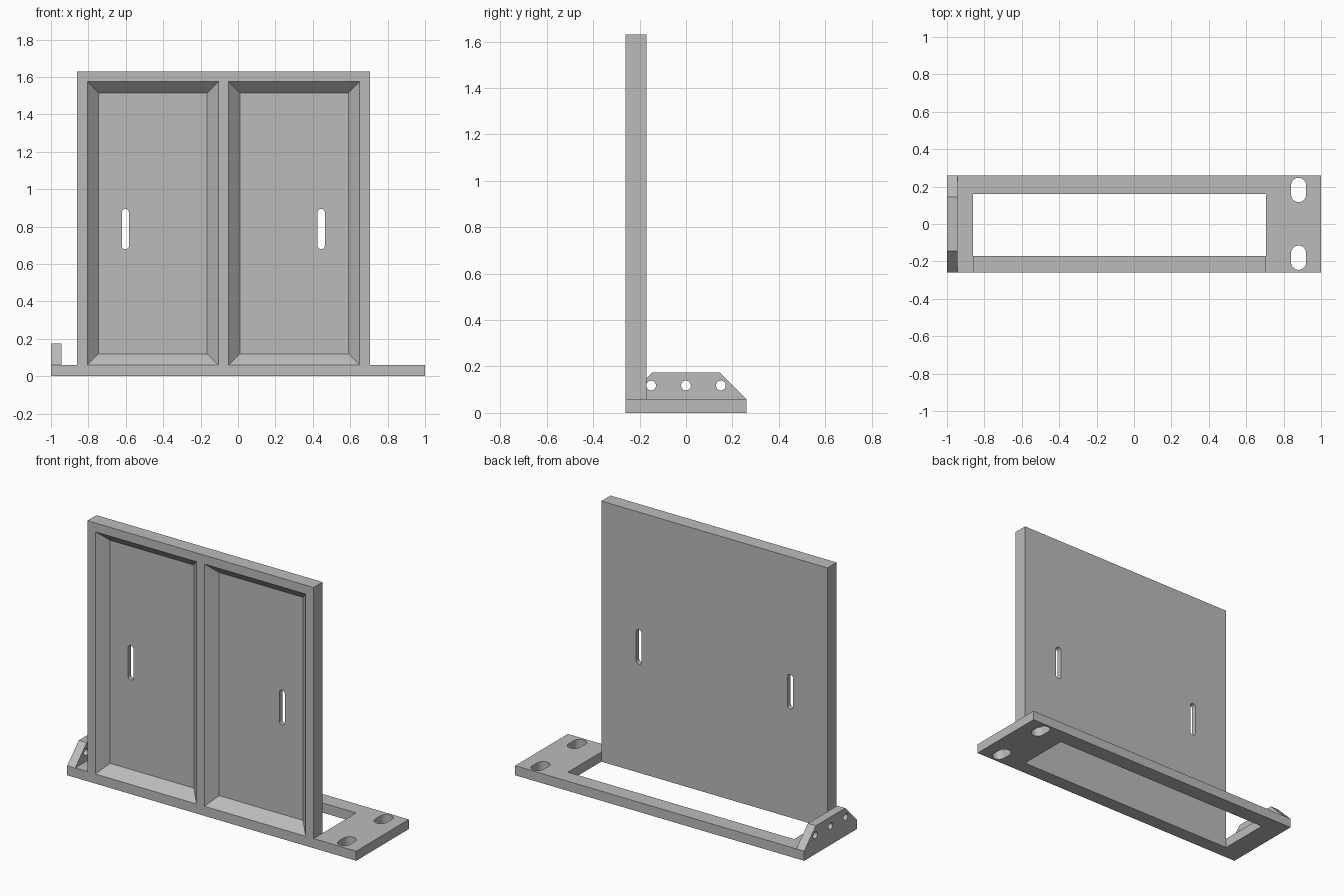
import bpy
import bmesh
from math import cos, sin, pi
from mathutils import Vector

if "Cube" in bpy.data.objects:
    bpy.data.objects.remove(bpy.data.objects["Cube"])

grey = bpy.data.materials.new("plain grey")
grey.use_nodes = True
GREY = (0.5, 0.5, 0.5, 1)
grey.diffuse_color = GREY
grey.node_tree.nodes["Principled BSDF"].inputs["Base Color"].default_value = GREY


def loft(name, ring_a, ring_b):
    """Closed solid between two matching rings of points."""
    bm = bmesh.new()
    a = [bm.verts.new(p) for p in ring_a]
    b = [bm.verts.new(p) for p in ring_b]
    bm.faces.new(a)
    bm.faces.new(b)
    for i in range(len(a)):
        j = (i + 1) % len(a)
        bm.faces.new((a[i], a[j], b[j], b[i]))
    bmesh.ops.recalc_face_normals(bm, faces=bm.faces)
    mesh = bpy.data.meshes.new(name)
    bm.to_mesh(mesh)
    bm.free()
    mesh.materials.append(grey)
    ob = bpy.data.objects.new(name, mesh)
    bpy.context.collection.objects.link(ob)
    return ob


def extrude(name, outline, axis, lo, hi):
    """Extrude a 2D outline along an axis; the other axes keep their order."""
    def ring(d):
        pts = []
        for p in outline:
            q = list(p)
            q.insert(axis, d)
            pts.append(Vector(q))
        return pts
    return loft(name, ring(lo), ring(hi))


def rect(u0, u1, v0, v1):
    return [(u0, v0), (u1, v0), (u1, v1), (u0, v1)]


def slot(u, v, radius, half_straight=0, steps=16):
    """Rounded slot standing along v; a circle when it has no straight part."""
    pts = []
    for side in (1, -1):
        for i in range(steps + (1 if half_straight else 0)):
            t = pi * i / steps
            pts.append((u + side * radius * cos(t),
                        v + side * (half_straight + radius * sin(t))))
    return pts


def cut(ob, cutters):
    """Cut the cutters out of a part, then drop them."""
    for c in cutters:
        c.hide_render = True
        mod = ob.modifiers.new("cut", "BOOLEAN")
        mod.operation = "DIFFERENCE"
        mod.solver = "EXACT"
        mod.object = c
    deps = bpy.context.evaluated_depsgraph_get()
    mesh = bpy.data.meshes.new_from_object(ob.evaluated_get(deps))
    ob.modifiers.clear()
    ob.data = mesh
    for c in cutters:
        bpy.data.objects.remove(c)


X, Y, Z = 0, 1, 2
BASE_TOP = 0.06
FRONT, PANEL_BACK, BACK = -0.26, -0.17, 0.26
PANEL_L, PANEL_R = -0.86, 0.705

# Base plate: open towards the front where the panel fills it
base = extrude("base_plate", [
    (-1, FRONT), (PANEL_L, FRONT), (PANEL_L, 0.16), (PANEL_R, 0.16),
    (PANEL_R, FRONT), (1, FRONT), (1, BACK), (-1, BACK)], Z, 0, BASE_TOP)
cut(base, [extrude("mount_slot_cutter", slot(0.88, y, 0.04, 0.025), Z, -0.1, 0.2)
           for y in (-0.18, 0.182)])

# Upright panel with two bevelled recesses and a handle slot in each
panel = extrude("double_panel", rect(PANEL_L, PANEL_R, 0, 1.63), Y, FRONT, PANEL_BACK)
cutters = []
for x0, slot_x in ((-0.805, -0.602), (-0.05, 0.445)):
    def ring(depth):
        return [(x, FRONT + depth, z) for x, z in
                rect(x0 + depth, x0 + 0.7 - depth, 0.06 + depth, 1.575 - depth)]
    cutters.append(loft("recess_cutter", ring(-0.02), ring(0.06)))
    cutters.append(extrude("handle_slot_cutter", slot(slot_x, 0.787, 0.019, 0.089),
                           Y, -0.4, 0))
cut(panel, cutters)

# End flange: trapezoid lip with three round holes
flange = extrude("end_flange", [
    (FRONT, BASE_TOP), (BACK, BASE_TOP), (0.145, 0.175), (-0.145, 0.175)],
    X, -1, -0.945)
cut(flange, [extrude("flange_hole_cutter", slot(y, 0.118, 0.021), X, -1.1, -0.8)
             for y in (-0.15, 0, 0.15)])
